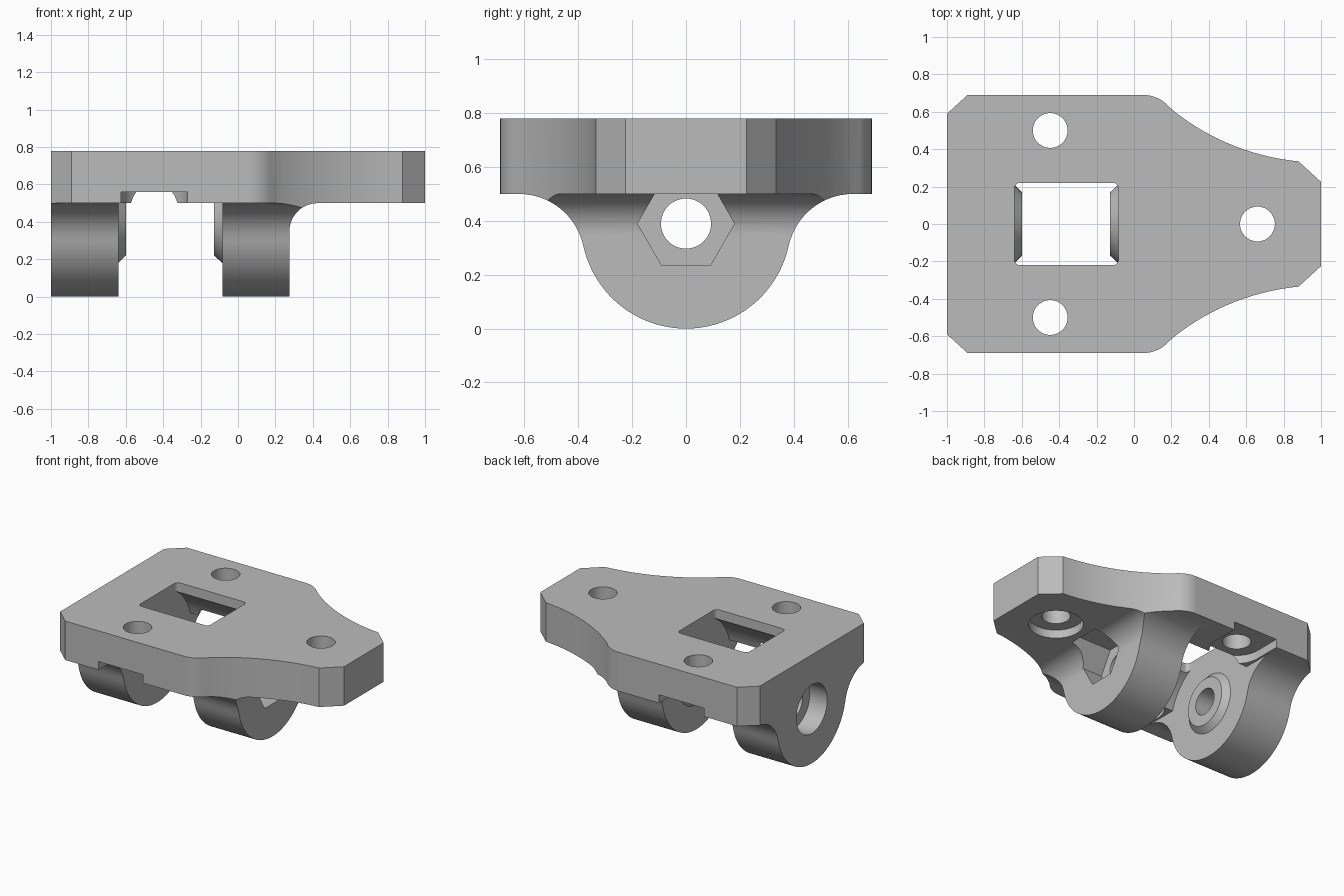
import bpy, bmesh, math
from math import sin, cos, radians, pi

if "Cube" in bpy.data.objects:
    bpy.data.objects.remove(bpy.data.objects["Cube"])

AXIS_Z = 0.39          # height of the pivot axis
R = 0.39               # lug radius
grey = bpy.data.materials.new("plain grey")
grey.diffuse_color = (0.5, 0.5, 0.5, 1)
grey.use_nodes = True
grey.node_tree.nodes["Principled BSDF"].inputs["Base Color"].default_value = grey.diffuse_color


def arc(cx, cy, r, a, b, n):
    """Points on a circle from angle a to b (degrees)."""
    return [(cx + r * cos(radians(a + (b - a) * i / n)),
             cy + r * sin(radians(a + (b - a) * i / n))) for i in range(n + 1)]


def circle(cx, cy, r, n=48):
    return arc(cx, cy, r, 0, 360, n)[:-1]


def prism(name, pts, axis, a, b, end=None):
    """Loft a 2D profile along an axis from a to b (end = profile at b)."""
    put = {'x': lambda u, v, w: (w, u, v),
           'y': lambda u, v, w: (u, w, v),
           'z': lambda u, v, w: (u, v, w)}[axis]
    bm = bmesh.new()
    lo = [bm.verts.new(put(u, v, a)) for u, v in pts]
    hi = [bm.verts.new(put(u, v, b)) for u, v in (end or pts)]
    bm.faces.new(lo)
    bm.faces.new(hi)
    n = len(pts)
    for i in range(n):
        j = (i + 1) % n
        bm.faces.new((lo[i], lo[j], hi[j], hi[i]))
    bmesh.ops.recalc_face_normals(bm, faces=bm.faces)
    me = bpy.data.meshes.new(name)
    bm.to_mesh(me)
    bm.free()
    me.materials.append(grey)
    ob = bpy.data.objects.new(name, me)
    bpy.context.collection.objects.link(ob)
    return ob


def combine(target, tool, op='DIFFERENCE'):
    mod = target.modifiers.new("cut", 'BOOLEAN')
    mod.operation, mod.solver, mod.object = op, 'EXACT', tool
    bpy.context.view_layer.objects.active = target
    bpy.ops.object.modifier_apply(modifier=mod.name)
    bpy.data.objects.remove(tool)


def mirrored(half):
    return half + [(u, -v) for u, v in reversed(half)]


# Plate outline seen from above: clipped corners and a concave waist
half = [(-1, 0.59), (-0.89, 0.69)]
half += arc(0.05, 0.51, 0.18, 90, 49, 6)
half += arc(1.0015, 1.597, 1.268, 229, 264.5, 16)[1:]
half += [(1, 0.225)]
body = prism("bracket", mirrored(half), 'z', -0.05, 0.78)

# End profile: round lug flowing by fillets into the plate
side = arc(0, AXIS_Z, R, -90, -12.2, 20)
side += arc(0.62, 0.256, 0.244, 167.8, 90, 14)[1:]
side += [(0.8, 0.5), (0.8, 0.9)]
profile = side + [(-u, v) for u, v in reversed(side[1:])]
combine(body, prism("lug_profile", profile, 'x', -1.1, 1.1), 'INTERSECT')

# Free space beyond the right lug, with a fillet under the plate
front = [(0.275, -0.2)] + arc(0.425, 0.35, 0.15, 180, 90, 12) + [(1.2, 0.5), (1.2, -0.2)]
combine(body, prism("nose_cut", front, 'y', -1, 1))

# Gap between the lugs, round clearance and window
gap = [(-0.8, -0.2), (0.8, -0.2), (0.8, 0.5), (-0.8, 0.5)]
combine(body, prism("gap_cut", gap, 'x', -0.64, -0.083))
window = []
for cx, cy, a in ((-0.113, 0.19, 0), (-0.61, 0.19, 90), (-0.61, -0.19, 180), (-0.113, -0.19, 270)):
    window += arc(cx, cy, 0.03, a, a + 90, 5)
combine(body, prism("window_cut", window, 'z', 0.3, 1))
combine(body, prism("clearance_cut", circle(0, AXIS_Z, R - 0.001, 96), 'x', -0.64, -0.083))

# Tapered bosses on the inner lug faces
for base, tip in ((-0.66, -0.6), (-0.063, -0.127)):
    boss = prism("boss", circle(0, AXIS_Z, 0.23), 'x', base, tip, circle(0, AXIS_Z, 0.17))
    combine(body, boss, 'UNION')

# Pivot bore, round bolt head seat and hexagonal nut seat
combine(body, prism("bore_cut", circle(0, AXIS_Z, 0.093), 'x', -1.2, 0.6))
combine(body, prism("head_cut", circle(0, AXIS_Z, 0.175), 'x', -1.2, -0.86))
combine(body, prism("nut_cut", circle(0, AXIS_Z, 0.18, 6), 'x', 0.125, 0.43))

# Screw holes with seats underneath; the side seats open to the edge
for x, y in ((0.66, 0), (-0.448, 0.5), (-0.448, -0.5)):
    seat = circle(x, y, 0.178)
    if y:
        s = 1 if y > 0 else -1
        seat = [(u, s * v) for u, v in arc(x, 0.5, 0.178, 180, 360, 24)]
        seat += [(x + 0.178, s * 0.9), (x - 0.178, s * 0.9)]
    combine(body, prism("seat_cut", seat, 'z', 0.3, 0.56))
    combine(body, prism("screw_cut", circle(x, y, 0.093), 'z', 0.2, 1))

# Smooth curved faces, keep real edges crisp
bpy.ops.object.select_all(action='DESELECT')
body.select_set(True)
bpy.context.view_layer.objects.active = body
bpy.ops.object.shade_smooth_by_angle(angle=radians(25))
body.modifiers.new("even_shading", 'WEIGHTED_NORMAL').keep_sharp = True
